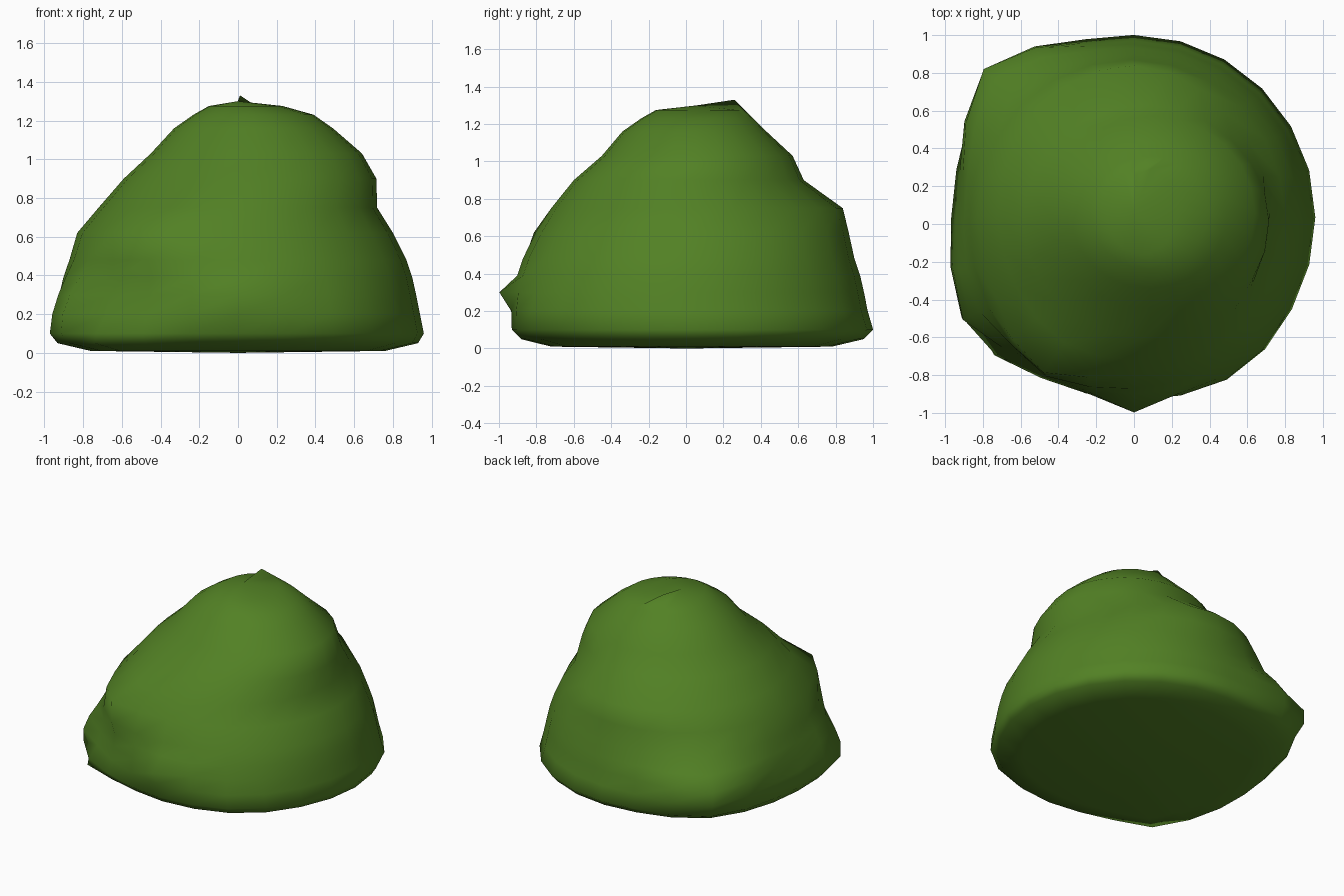
import bpy, bmesh, math

if "Cube" in bpy.data.objects:
    bpy.data.objects.remove(bpy.data.objects["Cube"])

# Ring profile: z, left x, right x, front y, back y
RINGS = [
    (0.01, -0.76, 0.76, -0.72, 0.78),
    (0.05, -0.93, 0.93, -0.88, 0.95),
    (0.10, -0.965, 0.96, -0.93, 1.00),
    (0.20, -0.94, 0.94, -0.93, 0.97),
    (0.30, -0.92, 0.92, -0.92, 0.95),
    (0.39, -0.90, 0.90, -0.90, 0.93),
    (0.48, -0.87, 0.87, -0.87, 0.90),
    (0.62, -0.83, 0.80, -0.80, 0.87),
    (0.75, -0.72, 0.72, -0.72, 0.84),
    (0.90, -0.59, 0.715, -0.60, 0.63),
    (1.03, -0.45, 0.64, -0.45, 0.57),
    (1.16, -0.33, 0.49, -0.34, 0.43),
    (1.23, -0.23, 0.39, -0.24, 0.36),
    (1.275, -0.15, 0.23, -0.16, 0.30),
]
# Lumps: angle, height, outward push, angular width, height width
LUMPS = [
    (134, 0.27, 0.21, 20, 0.19),   # back left
    (237, 0.58, 0.13, 18, 0.12),   # front left, high
    (207, 0.20, 0.11, 14, 0.20),   # left
    (227, 0.04, 0.11, 12, 0.07),   # front left, low
    (270, 0.29, 0.08, 8, 0.05),    # front
    (305, 0.15, 0.03, 20, 0.20),   # front right
    (45, 0.78, -0.04, 25, 0.10),   # back right hollow
]
SIDES = 24


def push(deg, z):
    total = 0
    for a, h, amount, wa, wh in LUMPS:
        d = (deg - a + 180) % 360 - 180
        total += amount * math.exp(-(d / wa) ** 2 - ((z - h) / wh) ** 2)
    return total


# Bush body: stacked uneven rings
bm = bmesh.new()
rings = []
for z, x0, x1, y0, y1 in RINGS:
    ring = []
    for i in range(SIDES):
        deg = 360 * i / SIDES
        c, s = math.cos(math.radians(deg)), math.sin(math.radians(deg))
        p = push(deg, z)
        ring.append(bm.verts.new(((x0 + x1) / 2 + c * ((x1 - x0) / 2 + p),
                                  (y0 + y1) / 2 + s * ((y1 - y0) / 2 + p), z)))
    rings.append(ring)
for lo, hi in zip(rings, rings[1:]):
    for i in range(SIDES):
        j = (i + 1) % SIDES
        bm.faces.new((lo[i], lo[j], hi[j], hi[i]))

# Crown and underside
crown = bm.verts.new((0, 0.06, 1.30))
base = bm.verts.new((0, 0, 0))
for i in range(SIDES):
    j = (i + 1) % SIDES
    bm.faces.new((rings[-1][i], rings[-1][j], crown))
    bm.faces.new((rings[0][j], rings[0][i], base))

# Small peak at the back of the crown
rings[-1][6].co = (0.01, 0.26, 1.33)

bmesh.ops.recalc_face_normals(bm, faces=bm.faces)
mesh = bpy.data.meshes.new("bush")
bm.to_mesh(mesh)
bm.free()
for f in mesh.polygons:
    f.use_smooth = True
bush = bpy.data.objects.new("bush", mesh)
bpy.context.collection.objects.link(bush)

leaf = bpy.data.materials.new("leaf_green")
leaf.diffuse_color = (0.085, 0.22, 0.018, 1)
leaf.use_nodes = True
leaf.node_tree.nodes["Principled BSDF"].inputs["Base Color"].default_value = leaf.diffuse_color
mesh.materials.append(leaf)
